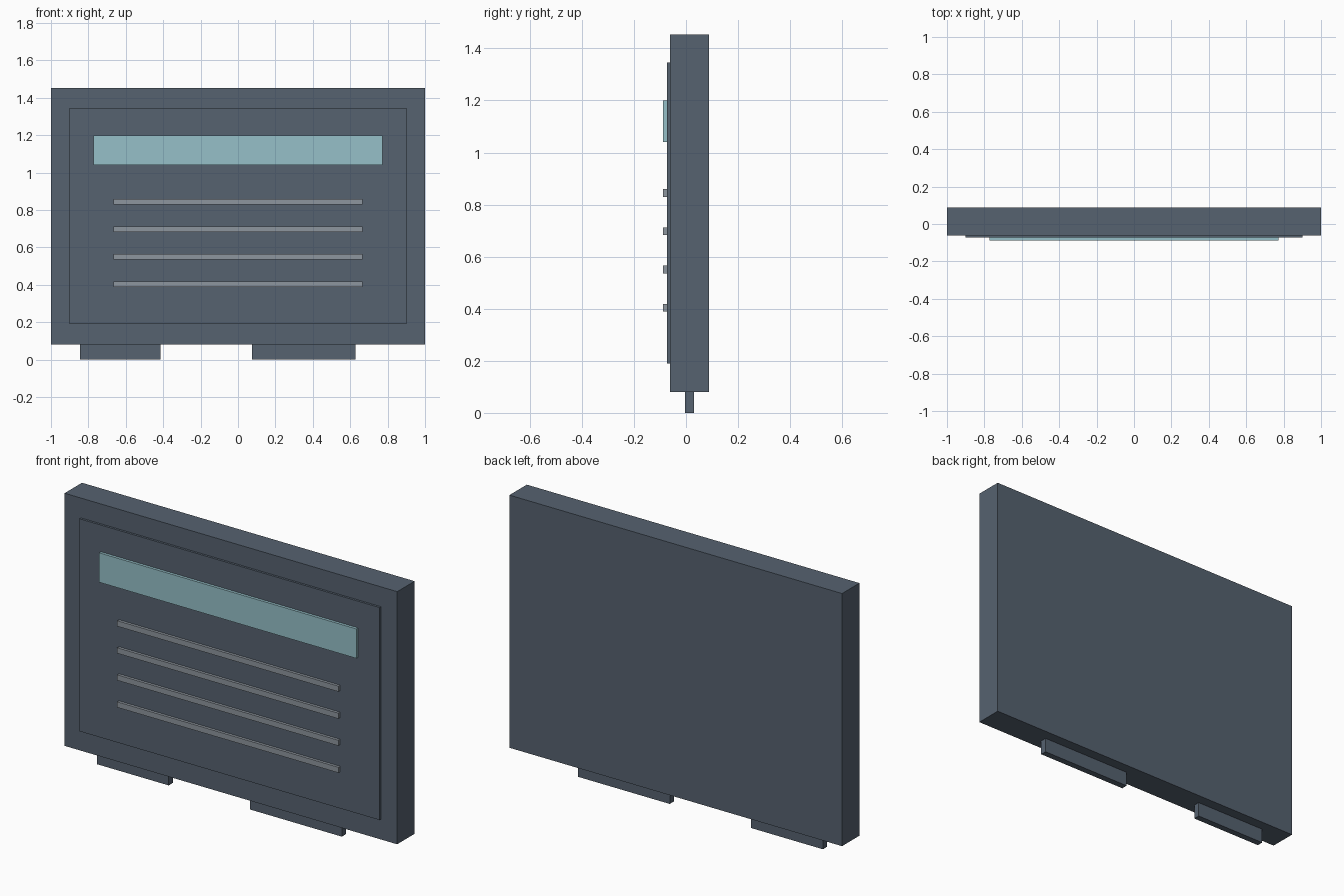
import bpy
import bmesh

# Remove the default object
default = bpy.data.objects.get("Cube")
if default:
    bpy.data.objects.remove(default, do_unlink=True)


def make_material(name, rgb):
    mat = bpy.data.materials.new(name)
    mat.use_nodes = True
    color = (*rgb, 1.0)
    mat.diffuse_color = color
    bsdf = next(n for n in mat.node_tree.nodes if n.type == "BSDF_PRINCIPLED")
    bsdf.inputs["Base Color"].default_value = color
    return mat


def make_box(name, mat, x, y, z):
    """Box spanning the (min, max) ranges on each axis."""
    spans = (x, y, z)
    bm = bmesh.new()
    bmesh.ops.create_cube(bm, size=1.0)
    bmesh.ops.scale(bm, vec=[hi - lo for lo, hi in spans], verts=bm.verts)
    mesh = bpy.data.meshes.new(name)
    bm.to_mesh(mesh)
    bm.free()
    mesh.materials.append(mat)
    obj = bpy.data.objects.new(name, mesh)
    obj.location = [(lo + hi) / 2 for lo, hi in spans]
    bpy.context.collection.objects.link(obj)
    return obj


slate = make_material("slate", (0.093, 0.122, 0.162))
pale_teal = make_material("pale_teal", (0.305, 0.527, 0.578))
light_grey = make_material("light_grey", (0.27, 0.305, 0.342))

BODY_FRONT, PANEL_FRONT, TRIM_FRONT = -0.061, -0.073, -0.088

# Main slab and thin raised front panel
make_box("body", slate, (-1, 1), (BODY_FRONT, 0.088), (0.08, 1.453))
make_box("front_panel", slate, (-0.902, 0.902), (PANEL_FRONT, BODY_FRONT), (0.19, 1.345))

# Header strip
make_box("header_strip", pale_teal, (-0.773, 0.773), (TRIM_FRONT, PANEL_FRONT), (1.04, 1.2))

# Evenly spaced line bars
for i in range(4):
    z = 0.845 - 0.147 * i
    make_box(f"line_bar_{i + 1}", light_grey, (-0.665, 0.665),
             (TRIM_FRONT, PANEL_FRONT), (z - 0.015, z + 0.015))

# Edge tabs under the slab
for name, span in (("right_tab", (-0.845, -0.414)), ("left_tab", (0.076, 0.627))):
    make_box(name, slate, span, (-0.004, 0.031), (0, 0.08))
